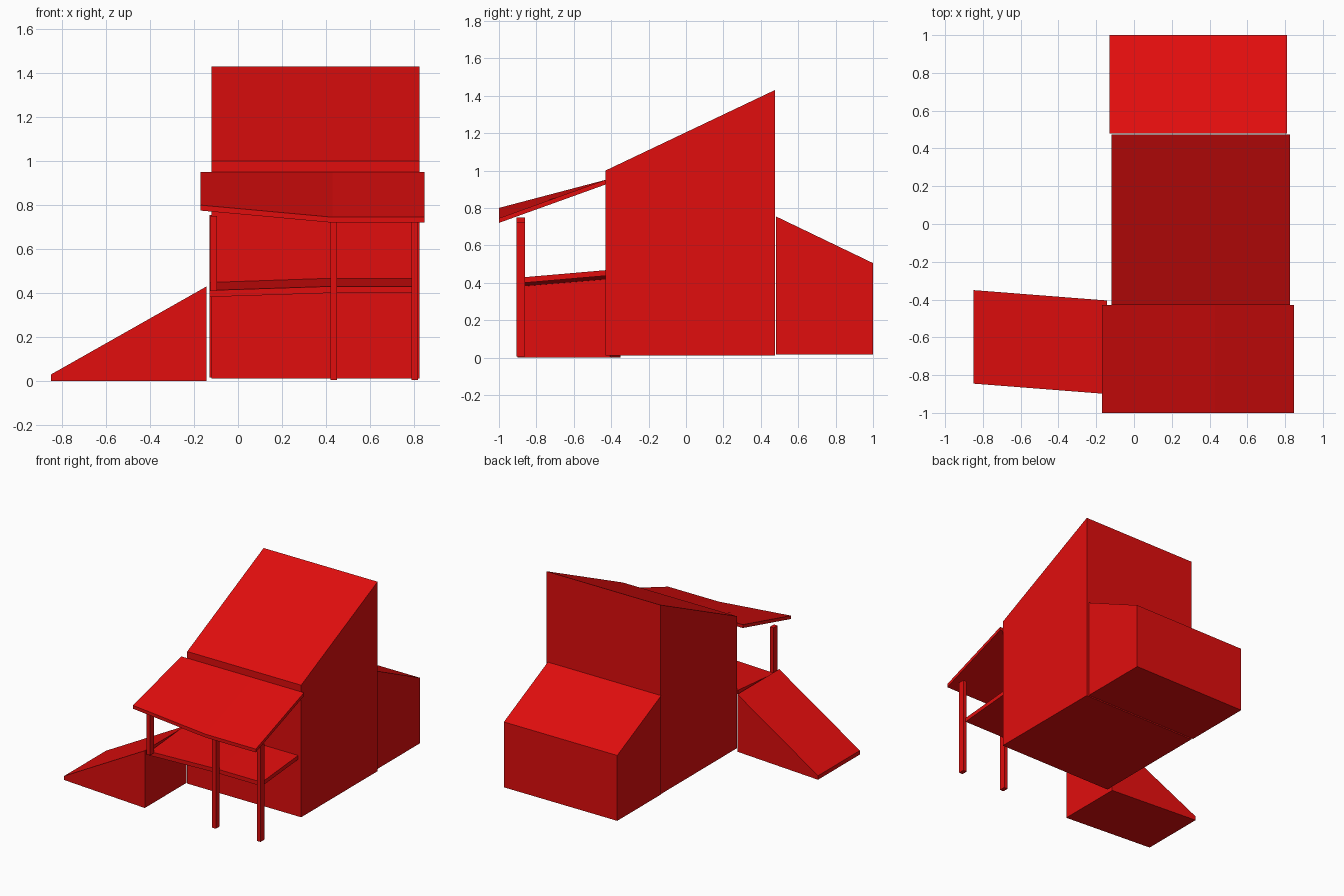
import bpy
import bmesh

cube = bpy.data.objects.get("Cube")
if cube:
    bpy.data.objects.remove(cube, do_unlink=True)

red = bpy.data.materials.new("red")
red.use_nodes = True
colour = (0.75, 0.004, 0.004, 1)
red.diffuse_color = colour
red.node_tree.nodes["Principled BSDF"].inputs["Base Color"].default_value = colour


def loft(name, sections):
    """Join (x, [(y, z), ...]) outlines of equal length into a closed solid."""
    bm = bmesh.new()
    rings = [[bm.verts.new((x, y, z)) for y, z in outline] for x, outline in sections]
    for a, b in zip(rings, rings[1:]):
        for i in range(len(a)):
            j = (i + 1) % len(a)
            bm.faces.new((a[i], a[j], b[j], b[i]))
    bm.faces.new(rings[0])
    bm.faces.new(rings[-1])
    bmesh.ops.recalc_face_normals(bm, faces=bm.faces)
    mesh = bpy.data.meshes.new(name)
    bm.to_mesh(mesh)
    bm.free()
    mesh.materials.append(red)
    obj = bpy.data.objects.new(name, mesh)
    bpy.context.collection.objects.link(obj)
    return obj


def outline(y0, y1, base0, base1, top0, top1):
    """Four-sided outline: front at y0, back at y1."""
    return [(y0, base0), (y1, base1), (y1, top1), (y0, top0)]


def block(name, x0, x1, shape):
    return loft(name, [(x0, shape), (x1, shape)])


def bent_slab(name, y0, y1, thick, stations):
    """Thin sheet given by (x, front top, back top) stations."""
    return loft(name, [(x, outline(y0, y1, f - thick, b - thick, f, b))
                       for x, f, b in stations])


# Tall main house and the lower rear annex, both with single-slope roofs
block("main_house", -0.12, 0.825, outline(-0.43, 0.475, 0.01, 0.01, 1.0, 1.43))
block("rear_annex", -0.13, 0.81, outline(0.48, 1.0, 0.015, 0.015, 0.755, 0.505))

# Porch awning and deck, each bent above the middle post
bent_slab("porch_awning", -1.0, -0.43, 0.025,
          [(-0.17, 0.80, 0.95), (0.43, 0.745, 0.95), (0.848, 0.745, 0.95)])
bent_slab("porch_deck", -0.86, -0.43, 0.03,
          [(-0.13, 0.412, 0.448), (0.42, 0.43, 0.467), (0.80, 0.43, 0.467)])

# Posts: two reach the ground, the left-hand one rests on the deck
for name, x, base, top in (("middle_post", 0.42, 0.005, 0.725),
                           ("outer_post", 0.79, 0.005, 0.725),
                           ("deck_post", -0.125, 0.41, 0.75)):
    block(name, x, x + 0.03, outline(-0.905, -0.86, base, base, top, top))

# Side ramp, slightly skewed in plan
loft("side_ramp", [(-0.85, outline(-0.845, -0.35, 0, 0, 0.03, 0.03)),
                   (-0.143, outline(-0.9, -0.405, 0, 0, 0.43, 0.43))])
